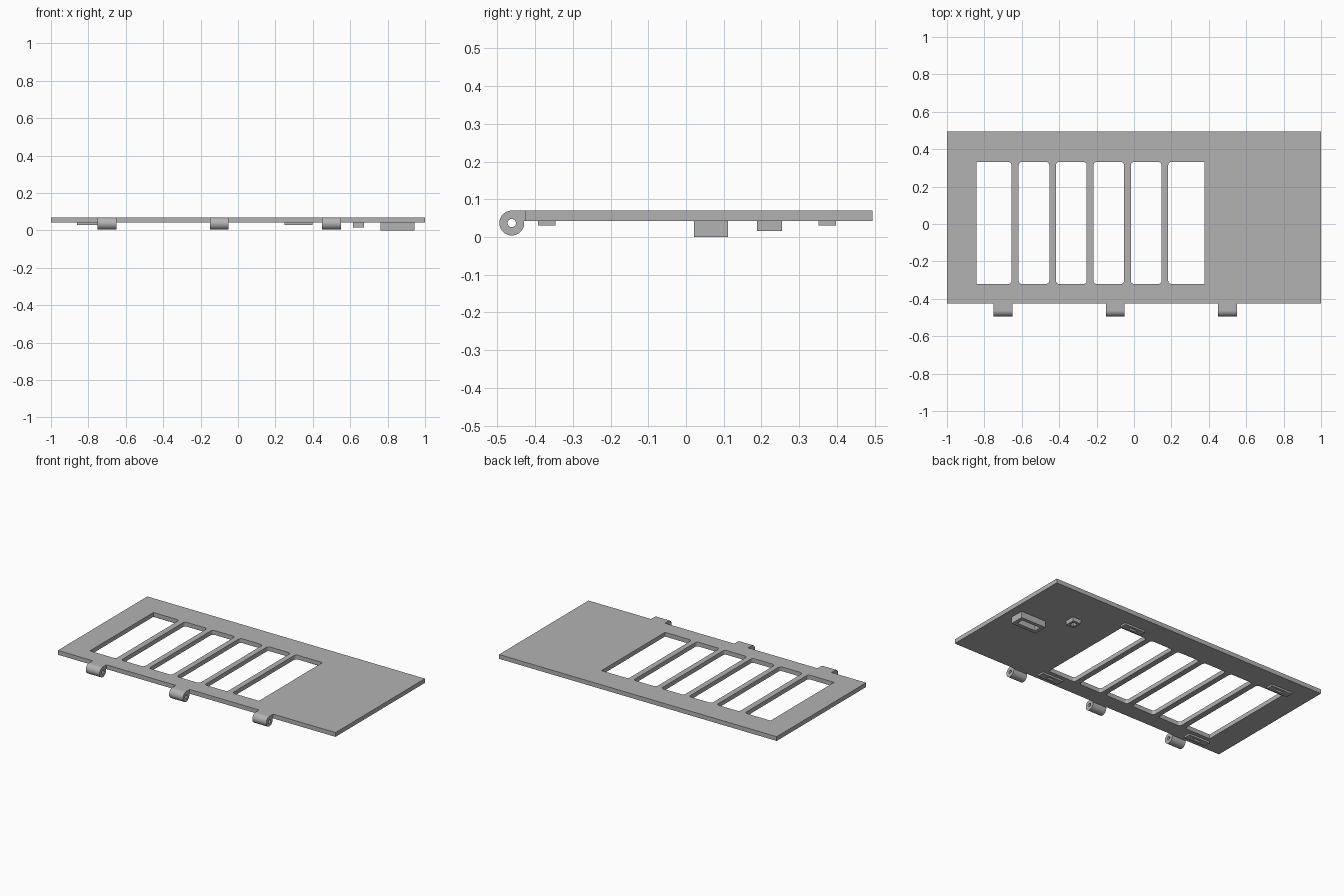
import bpy
from math import cos, sin, pi, radians
from mathutils import Matrix

if "Cube" in bpy.data.objects:
    bpy.data.objects.remove(bpy.data.objects["Cube"])

grey = bpy.data.materials.new("plain grey")
grey.use_nodes = True
colour = (0.45, 0.45, 0.45, 1)
grey.diffuse_color = colour
grey.node_tree.nodes["Principled BSDF"].inputs["Base Color"].default_value = colour


def rect(x0, x1, y0, y1, left=0, right=0):
    """Rectangle outline with rounded left and right corners."""
    pts = []
    corners = [(x1, y1, right, 0), (x0, y1, left, 1), (x0, y0, left, 2), (x1, y0, right, 3)]
    for x, y, r, quarter in corners:
        if r == 0:
            pts.append((x, y))
            continue
        cx = x - r if x == x1 else x + r
        cy = y - r if y == y1 else y + r
        for i in range(7):
            a = (quarter + i / 6) * pi / 2
            pts.append((cx + r * cos(a), cy + r * sin(a)))
    return pts


def circle(x, y, r, n=40):
    return [(x + r * cos(2 * pi * i / n), y + r * sin(2 * pi * i / n)) for i in range(n)]


def extrude(name, loops, low, high, turn=None):
    """Fill an outline with holes and extrude it from low to high."""
    curve = bpy.data.curves.new(name, 'CURVE')
    curve.dimensions = '2D'
    curve.fill_mode = 'BOTH'
    curve.extrude = (high - low) / 2
    for loop in loops:
        spline = curve.splines.new('POLY')
        spline.points.add(len(loop) - 1)
        for p, (x, y) in zip(spline.points, loop):
            p.co = (x, y, 0, 1)
        spline.use_cyclic_u = True
    obj = bpy.data.objects.new(name, curve)
    bpy.context.collection.objects.link(obj)
    obj.matrix_world = (turn or Matrix()) @ Matrix.Translation((0, 0, (low + high) / 2))
    bpy.ops.object.select_all(action='DESELECT')
    obj.select_set(True)
    bpy.context.view_layer.objects.active = obj
    bpy.ops.object.convert(target='MESH')
    obj = bpy.context.object
    obj.data.materials.clear()
    obj.data.materials.append(grey)
    bpy.ops.object.shade_smooth_by_angle(angle=radians(30))
    return obj


BOTTOM, TOP = 0.042, 0.07

# Panel with six windows; only the corners beside the bars are rounded
R = 0.018
windows = [(-0.842, -0.655, 0, R)]
windows += [(-0.617 + 0.2 * i, -0.453 + 0.2 * i, R, R) for i in range(4)]
windows += [(0.183, 0.376, R, 0)]
holes = [rect(x0, x1, -0.321, 0.332, a, b) for x0, x1, a, b in windows]
extrude("panel", [rect(-1, 1, -0.425, 0.495)] + holes, BOTTOM, TOP)

# Hinge knuckles, each a tube along x with a lug to the panel edge
along_x = Matrix(((0, 0, 1, 0), (1, 0, 0, 0), (0, 1, 0, 0), (0, 0, 0, 1)))
for side, x in (("right", -0.7), ("middle", -0.1), ("left", 0.5)):
    extrude("hinge_knuckle_" + side,
            [circle(-0.462, 0.037, 0.033), circle(-0.462, 0.037, 0.011)],
            x - 0.05, x + 0.05, along_x)
    extrude("hinge_lug_" + side,
            [[(-0.425, TOP), (-0.462, TOP), (-0.44, 0.058), (-0.432, BOTTOM), (-0.425, BOTTOM)]],
            x - 0.05, x + 0.05, along_x)

# Slotted tabs beneath the window corners
for side, x in (("right", -0.786), ("left", 0.324)):
    for end, y in (("front", -0.369), ("back", 0.375)):
        extrude(f"tab_{end}_{side}",
                [rect(x - 0.075, x + 0.075, y - 0.023, y + 0.023),
                 rect(x - 0.025, x + 0.025, y - 0.008, y + 0.008)], 0.03, BOTTOM)

# Open sockets beneath the solid end
extrude("large_socket", [rect(0.763, 0.944, 0.021, 0.111),
                         rect(0.786, 0.921, 0.044, 0.088)], 0, BOTTOM)
extrude("small_socket", [rect(0.615, 0.674, 0.188, 0.254),
                         rect(0.63, 0.659, 0.205, 0.237)], 0.016, BOTTOM)
